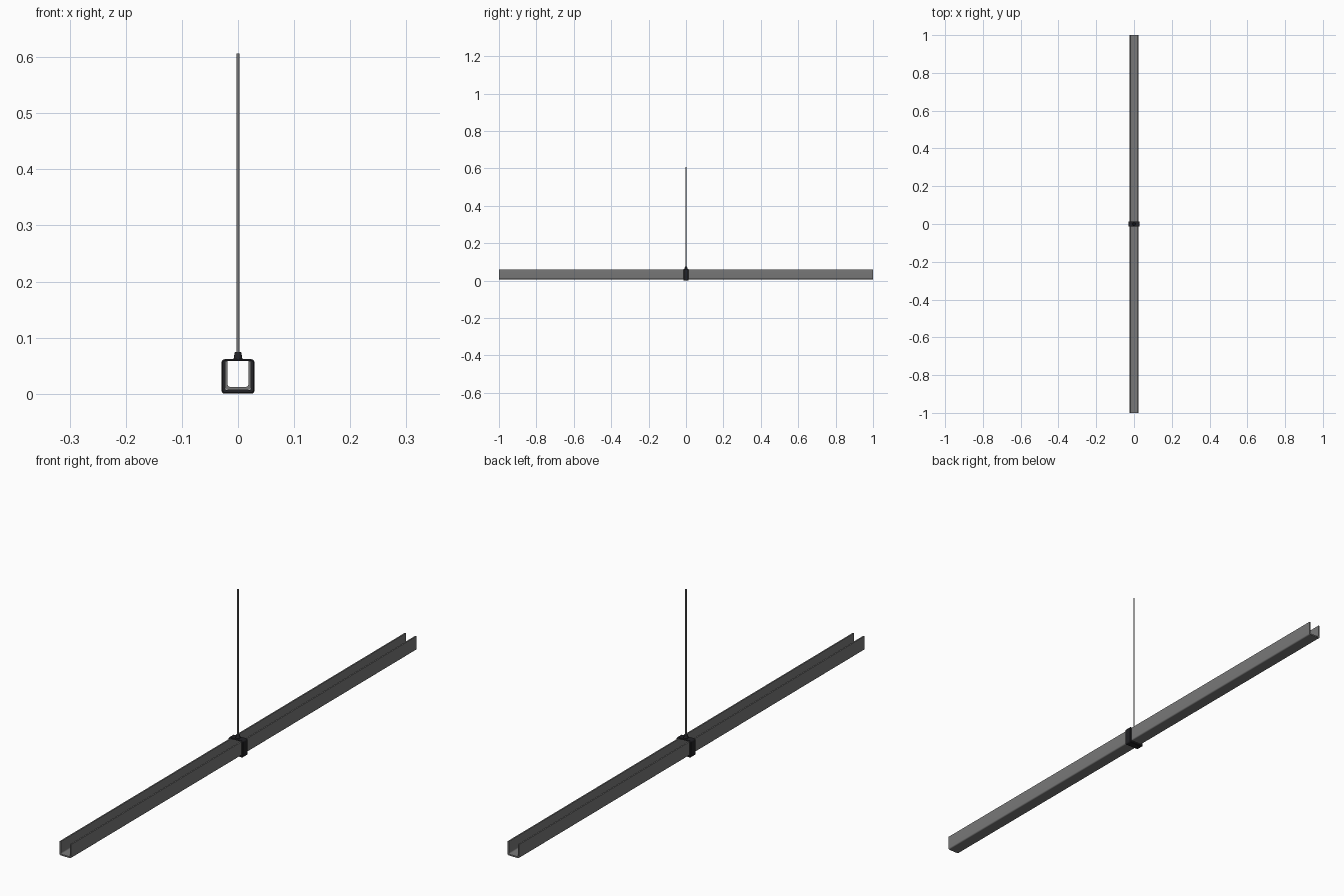
import bpy, bmesh, math

if "Cube" in bpy.data.objects:
    bpy.data.objects.remove(bpy.data.objects["Cube"])


def material(name, rgb):
    m = bpy.data.materials.new(name)
    m.diffuse_color = (*rgb, 1)
    m.use_nodes = True
    m.node_tree.nodes["Principled BSDF"].inputs["Base Color"].default_value = m.diffuse_color
    return m


GREY = material("grey metal", (0.19, 0.19, 0.19))
BLACK = material("black plastic", (0.016, 0.016, 0.019))


def finish(name, bm, mat, angle=35):
    bmesh.ops.recalc_face_normals(bm, faces=bm.faces[:])
    me = bpy.data.meshes.new(name)
    bm.to_mesh(me)
    bm.free()
    me.materials.append(mat)
    ob = bpy.data.objects.new(name, me)
    bpy.context.collection.objects.link(ob)
    bpy.ops.object.select_all(action='DESELECT')
    ob.select_set(True)
    bpy.context.view_layer.objects.active = ob
    bpy.ops.object.shade_smooth_by_angle(angle=math.radians(angle))
    return ob


def arc(cx, cz, r, start, steps=5):
    return [(cx + r * math.cos(start + math.pi / 2 * i / steps),
             cz + r * math.sin(start + math.pi / 2 * i / steps)) for i in range(steps + 1)]


def rounded_rect(hw, z0, z1, r):
    pts = []
    for k, (cx, cz) in enumerate([(hw - r, z1 - r), (-hw + r, z1 - r),
                                  (-hw + r, z0 + r), (hw - r, z0 + r)]):
        pts += arc(cx, cz, r, k * math.pi / 2)
    return pts


def loft(sections, closed=False):
    # sections: list of (y, [(x, z), ...]) with equal point counts
    bm = bmesh.new()
    rings = [[bm.verts.new((x, y, z)) for x, z in pts] for y, pts in sections]
    n = len(rings[0])
    pairs = list(zip(rings, rings[1:]))
    if closed:
        pairs.append((rings[-1], rings[0]))
    for a, b in pairs:
        for i in range(n):
            j = (i + 1) % n
            bm.faces.new((a[i], a[j], b[j], b[i]))
    if not closed:
        bm.faces.new(rings[0])
        bm.faces.new(rings[-1])
    return bm


def lathe(profile, sides=24):
    bm = bmesh.new()
    rings = [[bm.verts.new((r * math.cos(2 * math.pi * i / sides),
                            r * math.sin(2 * math.pi * i / sides), z))
              for i in range(sides)] for r, z in profile]
    for a, b in zip(rings, rings[1:]):
        for i in range(sides):
            j = (i + 1) % sides
            bm.faces.new((a[i], a[j], b[j], b[i]))
    bm.faces.new(rings[0])
    bm.faces.new(rings[-1])
    return bm


# Long U channel, open at the top
OUT, INN, BOT, FLOOR, TOP = 0.0235, 0.0185, 0.007, 0.012, 0.058
u = [(-OUT, TOP)]
u += arc(-OUT + 0.005, BOT + 0.005, 0.005, math.pi)
u += arc(OUT - 0.005, BOT + 0.005, 0.005, 1.5 * math.pi)
u += [(OUT, TOP), (INN, TOP)]
u += arc(INN - 0.005, FLOOR + 0.005, 0.005, 1.5 * math.pi)[::-1]
u += arc(-INN + 0.005, FLOOR + 0.005, 0.005, math.pi)[::-1]
u += [(-INN, TOP)]
finish("channel", loft([(-1, u), (1, u)]), GREY)

# Square clip ring around the channel, edges chamfered
W = 0.014
C = 0.002
big = rounded_rect(0.0295, 0, 0.0615, 0.006)
small = rounded_rect(0.0295 - C, C, 0.0615 - C, 0.005)
hole = rounded_rect(0.0236, 0.0068, 0.0582, 0.004)
finish("clip_ring", loft([(-W, hole), (-W, small), (-W + C, big),
                          (W - C, big), (W, small), (W, hole)], closed=True), BLACK)

# Tapered collar on top of the clip
finish("collar", lathe([(0.0085, 0.059), (0.0075, 0.064), (0.006, 0.073), (0.005, 0.0745)]), BLACK)

# Thin hanging rod
finish("hanging_rod", lathe([(0.0026, 0.06), (0.0026, 0.606)], 16), GREY)
